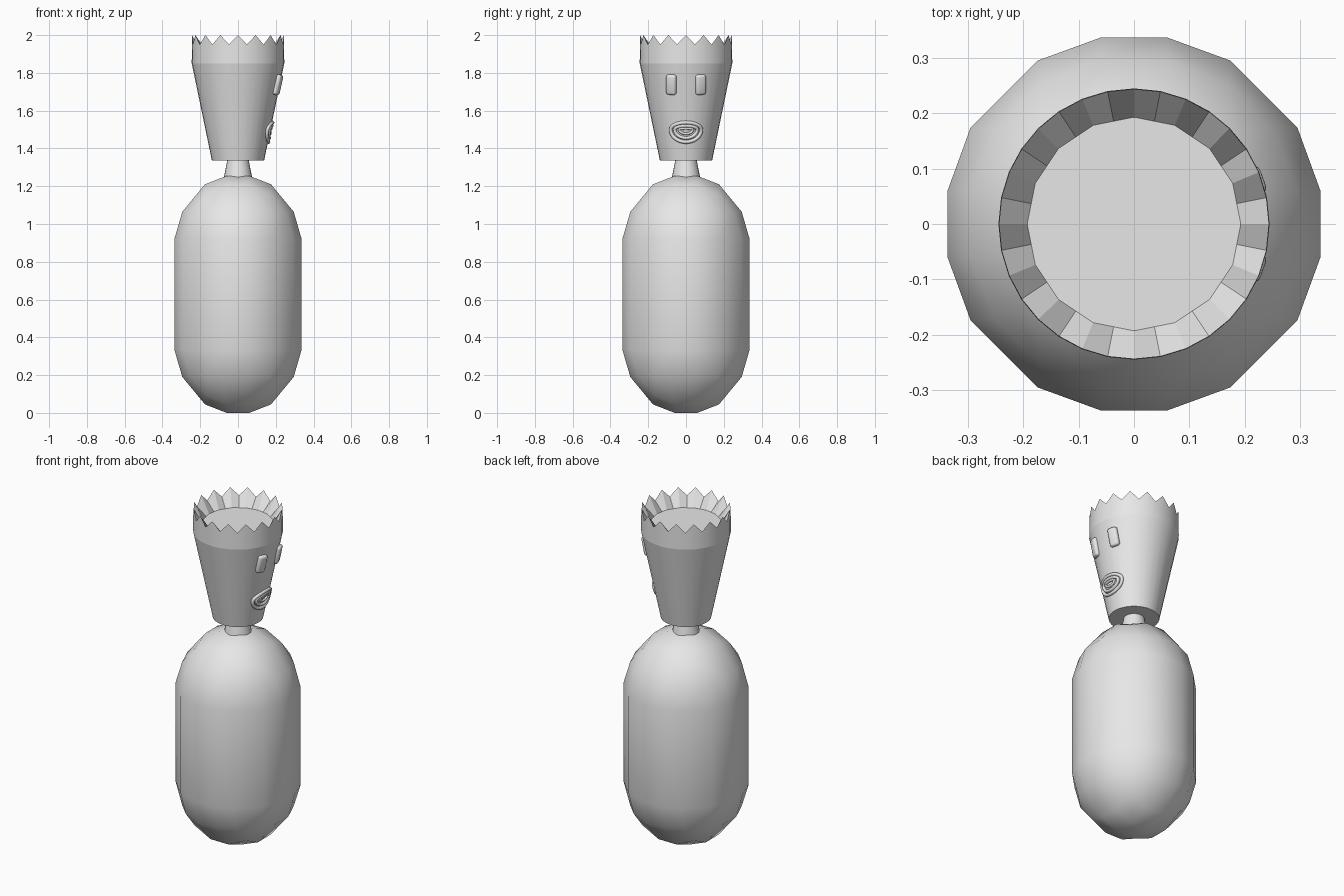
import bpy, bmesh, math
from mathutils import Vector, Matrix

if "Cube" in bpy.data.objects:
    bpy.data.objects.remove(bpy.data.objects["Cube"])

grey = bpy.data.materials.new("plain grey")
grey.diffuse_color = (0.8, 0.8, 0.8, 1)
grey.use_nodes = True
grey.node_tree.nodes["Principled BSDF"].inputs["Base Color"].default_value = grey.diffuse_color

HEAD_Z0, HEAD_Z1, HEAD_R0, HEAD_R1 = 1.335, 1.85, 0.138, 0.245


def finish(name, bm, smooth_angle=None):
    bmesh.ops.recalc_face_normals(bm, faces=bm.faces[:])
    mesh = bpy.data.meshes.new(name)
    bm.to_mesh(mesh)
    bm.free()
    mesh.materials.append(grey)
    ob = bpy.data.objects.new(name, mesh)
    bpy.context.collection.objects.link(ob)
    if smooth_angle:
        bpy.ops.object.select_all(action='DESELECT')
        ob.select_set(True)
        bpy.context.view_layer.objects.active = ob
        bpy.ops.object.shade_smooth_by_angle(angle=math.radians(smooth_angle))
    return ob


def remap(v, src, dst):
    for a, b, c, d in zip(src, src[1:], dst, dst[1:]):
        if v <= b + 1e-6:
            return c + (d - c) * (v - a) / (b - a)
    return dst[-1]


def frustum(name, r0, r1, z0, z1, n):
    bm = bmesh.new()
    bmesh.ops.create_cone(bm, cap_ends=True, segments=n, radius1=r0, radius2=r1, depth=z1 - z0,
                          matrix=Matrix.Translation((0, 0, (z0 + z1) / 2)))
    return finish(name, bm, 35)


def face_point(y, z, out=0.0):
    """Point on the head surface on the +x side."""
    r = HEAD_R0 + (HEAD_R1 - HEAD_R0) * (z - HEAD_Z0) / (HEAD_Z1 - HEAD_Z0) + out
    return Vector((math.sqrt(r * r - y * y), y, z))


# Body: box with heavy three-step bevel, ends stretched into a capsule
H, R, B = 1.255, 0.337, 0.277
bm = bmesh.new()
bmesh.ops.create_cube(bm, size=1, matrix=Matrix.Diagonal((2 * R, 2 * R, H, 1)))
bmesh.ops.bevel(bm, geom=bm.edges[:], offset=B, segments=3, profile=0.5, affect='EDGES')
steps = [0, 0.06, 0.1985, 0.30, 0.337]
sides = [0, 0.06, 0.175, 0.295, 0.337]
for v in bm.verts:
    for i in (0, 1):
        v.co[i] = math.copysign(remap(abs(v.co[i]), steps, sides), v.co[i])
    d = remap(H / 2 - abs(v.co.z), [0, 0.037, 0.1385, 0.277], [0, 0.045, 0.19, 0.335])
    v.co.z = math.copysign(H / 2 - d, v.co.z) + H / 2
finish("body", bm, 60)

# Neck and head
frustum("neck", 0.075, 0.056, 1.245, 1.34, 24)
frustum("head", HEAD_R0, HEAD_R1, HEAD_Z0, HEAD_Z1, 32)

# Crown: zigzag wall, sloping inside to a 16-sided floor
bm = bmesh.new()
low, rim, floor = [], [], []
for k in range(32):
    a = math.tau * k / 32
    c, s = math.cos(a), math.sin(a)
    peak = k % 2 == 0
    f = 0.193 if peak else 0.193 * math.cos(math.pi / 16)
    low.append(bm.verts.new((0.245 * c, 0.245 * s, HEAD_Z1)))
    rim.append(bm.verts.new((0.244 * c, 0.244 * s, 2.0 if peak else 1.95)))
    floor.append(bm.verts.new((f * c, f * s, 1.9)))
for k in range(32):
    j = (k + 1) % 32
    bm.faces.new((low[k], low[j], rim[j], rim[k]))
    bm.faces.new((rim[k], rim[j], floor[j], floor[k]))
bm.faces.new(floor)
bm.faces.new(low[::-1])
finish("crown", bm, 14)

# Eyes: rounded upright blocks lying on the slanted face
for side, label in ((-1, "left"), (1, "right")):
    p = face_point(side * 0.077, 1.738)
    up = (face_point(side * 0.077, 1.78) - p).normalized()
    across = Vector((0, 1, 0))
    across = (face_point(side * 0.077 + 0.01, 1.738) - face_point(side * 0.077 - 0.01, 1.738)).normalized()
    out = across.cross(up).normalized()
    across = up.cross(out)
    bm = bmesh.new()
    bmesh.ops.create_cube(bm, size=1, matrix=Matrix.Diagonal((0.036, 0.056, 0.11, 1)))
    bmesh.ops.bevel(bm, geom=bm.edges[:], offset=0.014, segments=3, profile=0.5, affect='EDGES')
    m = Matrix((out, across, up)).transposed().to_4x4()
    m.translation = p
    bm.transform(m)
    finish(label + "_eye", bm, 40)


# Mouth: nested rounded loops following the face
def mouth_loop(name, half_w, up, down, tube, n=32, m=8):
    bm = bmesh.new()

    def path(k):
        t = math.tau * k / n
        s = math.sin(t)
        return face_point(half_w * math.cos(t), 1.5 + s * (up if s > 0 else down), 0.003)

    rings = []
    for k in range(n):
        p, tan = path(k), (path(k + 1) - path(k - 1)).normalized()
        nor = Vector((p.x, p.y, -0.03)).normalized()
        side = tan.cross(nor).normalized()
        nor = side.cross(tan)
        rings.append([bm.verts.new(p + tube * (math.cos(math.tau * i / m) * side
                                               + math.sin(math.tau * i / m) * nor)) for i in range(m)])
    for k in range(n):
        a, b = rings[k], rings[(k + 1) % n]
        for i in range(m):
            j = (i + 1) % m
            bm.faces.new((a[i], a[j], b[j], b[i]))
    finish(name, bm, 60)


mouth_loop("outer_lip", 0.081, 0.037, 0.066, 0.010)
mouth_loop("inner_lip", 0.060, 0.020, 0.045, 0.009)
mouth_loop("mouth_opening", 0.036, 0.006, 0.022, 0.007)
